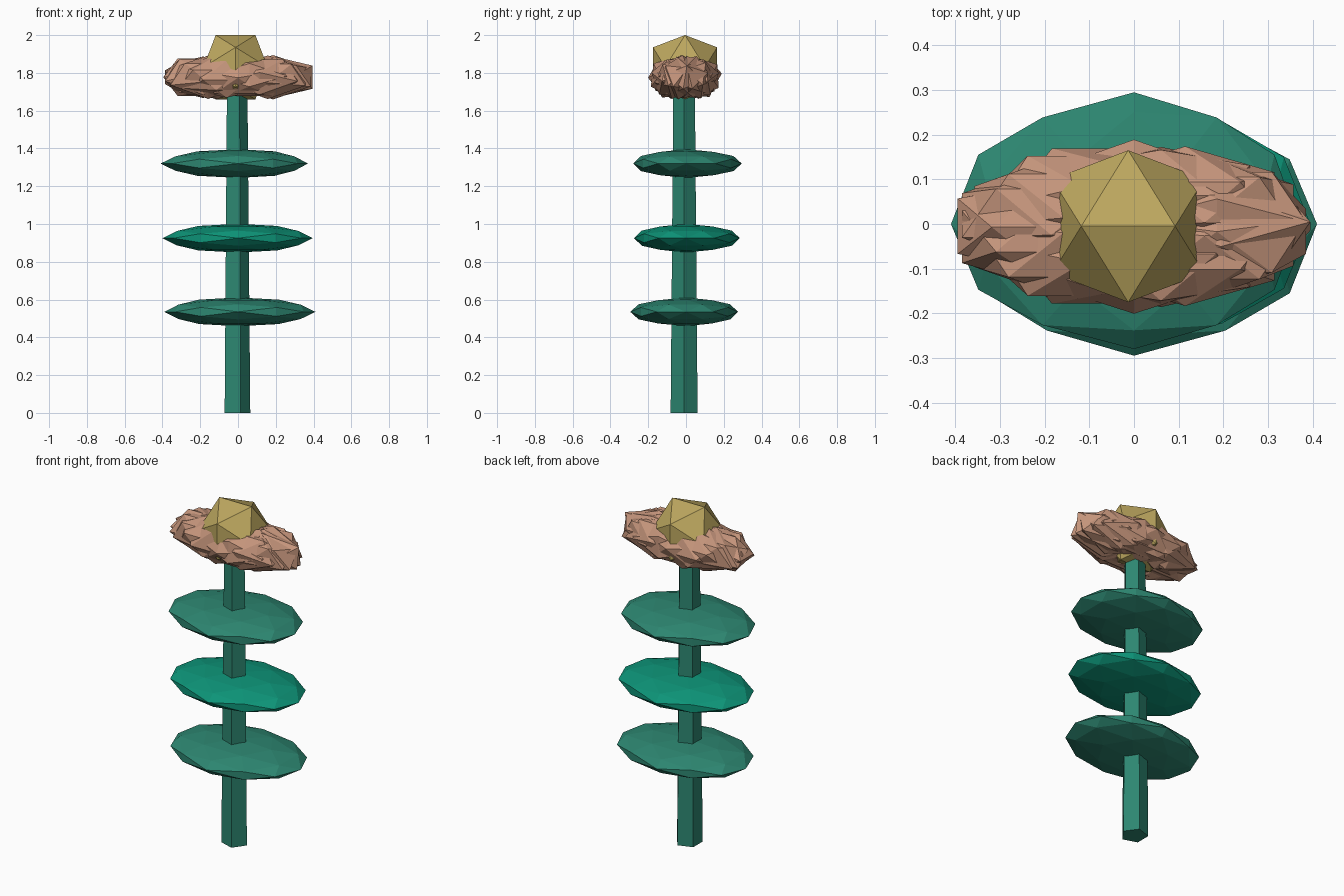
import bpy, bmesh, math, random
from mathutils import Matrix, Vector

if "Cube" in bpy.data.objects:
    bpy.data.objects.remove(bpy.data.objects["Cube"])

random.seed(4)

def material(name, rgb):
    m = bpy.data.materials.new(name)
    m.diffuse_color = (*rgb, 1)
    m.use_nodes = True
    m.node_tree.nodes["Principled BSDF"].inputs["Base Color"].default_value = m.diffuse_color
    return m

STEM = material("stem_green", (0.026, 0.24, 0.165))
TEAL = material("teal_green", (0.004, 0.30, 0.19))
BROWN = material("petal_brown", (0.56, 0.30, 0.20))
GOLD = material("core_gold", (0.51, 0.39, 0.115))

# Turns the icosahedron so that edges, not corners, lie on the axes
EDGE_UP = Matrix.Rotation(-math.radians(31.717), 4, 'Y')

def finish(name, bm, mat):
    bmesh.ops.recalc_face_normals(bm, faces=bm.faces)
    me = bpy.data.meshes.new(name)
    bm.to_mesh(me)
    bm.free()
    me.materials.append(mat)
    ob = bpy.data.objects.new(name, me)
    bpy.context.collection.objects.link(ob)
    return ob

def add_ico(bm, detail, matrix):
    return bmesh.ops.create_icosphere(bm, subdivisions=detail, radius=1,
                                      matrix=matrix @ EDGE_UP)["verts"]

# Five-sided tapering stem
bm = bmesh.new()
bmesh.ops.create_cone(bm, cap_ends=True, segments=5, radius1=0.075, radius2=0.060, depth=1.72)
axis = max(bm.verts, key=lambda v: v.co.x if v.co.z < 0 else -9).co
turn = Matrix.Rotation(-math.atan2(axis.y, axis.x), 4, 'Z')
bm.transform(Matrix.Translation((-0.01, -0.01, 0.86)) @ turn)
finish("stem", bm, STEM)

# Three flattened leaf tiers, each slightly lopsided: z, x-, x+, y-, y+
tiers = [
    (0.535, 0.39, 0.41, 0.295, 0.275, STEM),
    (0.925, 0.40, 0.395, 0.275, 0.285, TEAL),
    (1.32, 0.41, 0.37, 0.28, 0.295, STEM),
]
for i, (z, xl, xr, yf, yb, mat) in enumerate(tiers):
    bm = bmesh.new()
    for v in add_ico(bm, 2, Matrix.Identity(4)):
        x, y, h = v.co
        v.co = Vector((x * (xr if x > 0 else xl), y * (yb if y > 0 else yf), z + h * 0.076))
    finish(f"leaf_tier_{i + 1}", bm, mat)

# Ring of long overlapping petals forming the jagged flower head
bm = bmesh.new()
count = 20
for i in range(count):
    a = 2 * math.pi * i / count
    place = Matrix.Translation((0.195 * math.cos(a), -0.005 + 0.078 * math.sin(a), 1.777))
    scale = Matrix.Diagonal((0.235, 0.118, 0.118, 1))
    roll = Matrix.Rotation(a * 1.5 + math.pi / 2 + random.uniform(-0.3, 0.3), 4, 'X')
    add_ico(bm, 1, place @ scale @ roll)
finish("flower_petals", bm, BROWN)

# Faceted flower centre
bm = bmesh.new()
add_ico(bm, 1, Matrix.Translation((-0.013, -0.005, 1.83)) @ Matrix.Scale(0.2, 4))
finish("flower_core", bm, GOLD)
